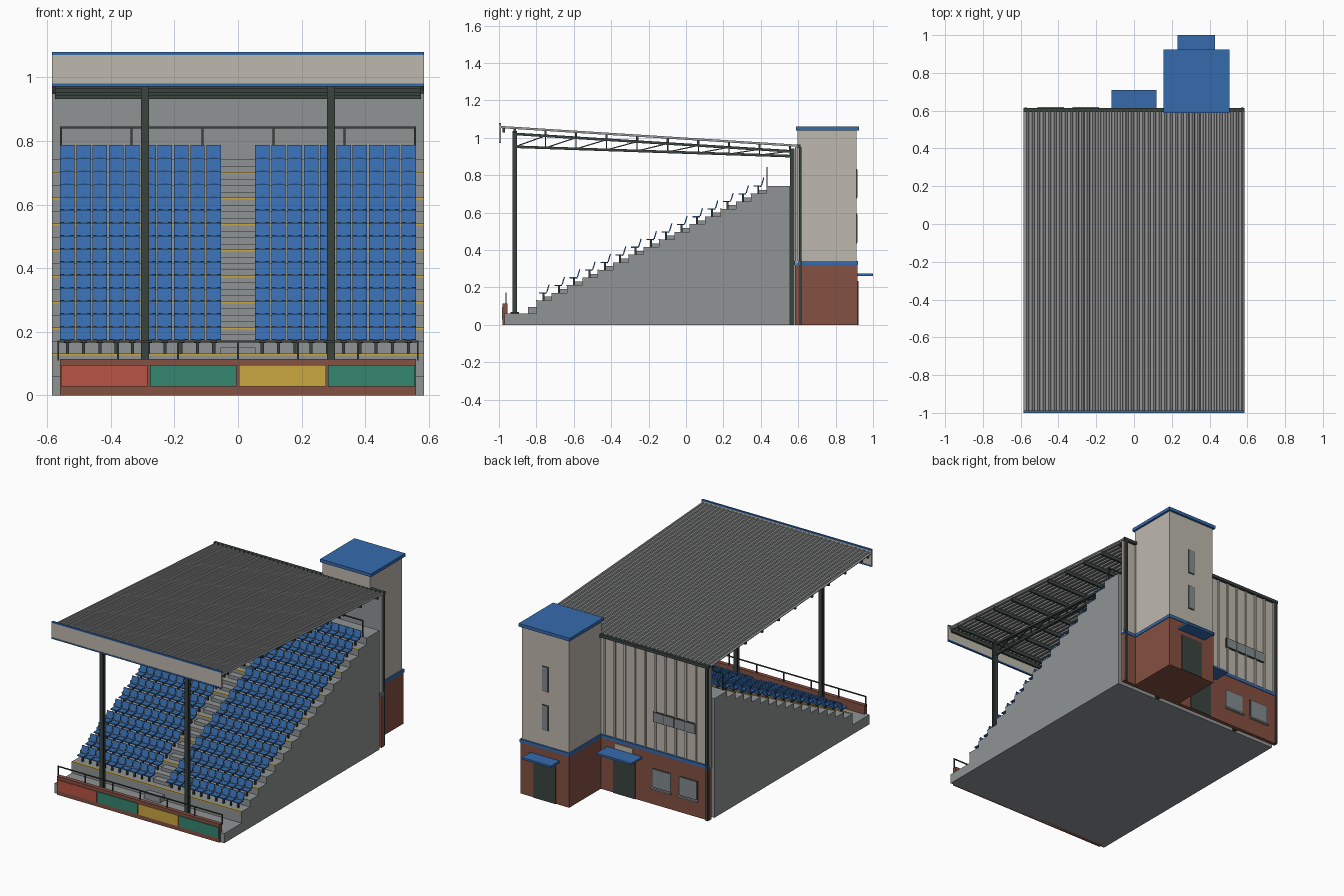
import bpy, bmesh, math
from mathutils import Vector, Matrix

if "Cube" in bpy.data.objects:
    bpy.data.objects.remove(bpy.data.objects["Cube"])


def mat(name, r, g, b):
    m = bpy.data.materials.new(name)
    lin = [((c / 255 + 0.055) / 1.055) ** 2.4 for c in (r, g, b)]
    m.diffuse_color = (*lin, 1)
    m.use_nodes = True
    m.node_tree.nodes["Principled BSDF"].inputs["Base Color"].default_value = m.diffuse_color
    return m


CONCRETE = mat("concrete grey", 144, 148, 149)
ROOF = mat("roof sheet grey", 146, 148, 147)
BLUE = mat("club blue", 54, 107, 174)
STEEL = mat("dark steel", 58, 67, 63)
BEIGE = mat("beige cladding", 190, 185, 174)
BRICK = mat("red brick", 133, 80, 66)
YELLOW = mat("ochre yellow", 202, 167, 64)
RED = mat("panel red", 184, 84, 68)
GREEN = mat("panel green", 51, 134, 111)
GLASS = mat("window grey", 132, 139, 142)


class Part:
    """Collects boxes and beams into one single-colour object."""

    def __init__(self, name, material):
        self.name, self.material, self.bm = name, material, bmesh.new()

    def box(self, x0, x1, y0, y1, z0, z1):
        m = Matrix.Translation(((x0 + x1) / 2, (y0 + y1) / 2, (z0 + z1) / 2))
        m = m @ Matrix.Diagonal((x1 - x0, y1 - y0, z1 - z0, 1))
        bmesh.ops.create_cube(self.bm, size=1, matrix=m)
        return self

    def beam(self, a, b, w, h):
        """Bar from a to b; w is its width across, h its height."""
        a, b = Vector(a), Vector(b)
        d = b - a
        u = d.normalized()
        side = Vector((1, 0, 0)) if abs(u.x) < 0.9 else Vector((0, 1, 0))
        up = u.cross(side).normalized()
        rot = Matrix((side, u, up)).transposed().to_4x4()
        m = Matrix.Translation((a + b) / 2) @ rot @ Matrix.Diagonal((w, d.length, h, 1))
        bmesh.ops.create_cube(self.bm, size=1, matrix=m)
        return self

    def extrude(self, points, direction):
        """Closed polygon swept along a direction."""
        f = self.bm.faces.new([self.bm.verts.new(p) for p in points])
        new = bmesh.ops.extrude_face_region(self.bm, geom=[f])["geom"]
        verts = [v for v in new if isinstance(v, bmesh.types.BMVert)]
        bmesh.ops.translate(self.bm, verts=verts, vec=direction)
        return self

    def done(self):
        bmesh.ops.recalc_face_normals(self.bm, faces=self.bm.faces)
        me = bpy.data.meshes.new(self.name)
        self.bm.to_mesh(me)
        self.bm.free()
        me.materials.append(self.material)
        ob = bpy.data.objects.new(self.name, me)
        bpy.context.collection.objects.link(ob)
        return ob


def box(name, material, *dims):
    return Part(name, material).box(*dims).done()


HW = 0.585                                   # half width of the stand
ROWS, GOING, RISE = 15, 0.082, 0.0408
row_y = lambda i: -0.80 + GOING * i
row_z = lambda i: 0.13 + RISE * i
roof_z = lambda y: 1.062 - 0.063 * (y + 1)

# Stepped terrace
outline = [(-0.97, 0), (-0.97, 0.06)]
z = 0.06
for i in range(ROWS + 1):
    outline += [(row_y(i), z), (row_y(i), row_z(i))]
    z = row_z(i)
outline += [(0.556, z), (0.556, 0)]
Part("terrace", CONCRETE).extrude([(-HW, y, z) for y, z in outline], (2 * HW, 0, 0)).done()

# Aisle half steps and painted nosings
steps = Part("aisle_steps", CONCRETE).box(-0.055, 0.055, -0.845, -0.80, 0.06, 0.095)
for i in range(ROWS):
    steps.box(-0.055, 0.055, row_y(i + 1) - 0.041, row_y(i + 1), row_z(i), row_z(i) + RISE / 2)
steps.done()
nosing = Part("step_nosings", YELLOW)
for i in range(0, ROWS, 2):
    nosing.box(-HW, HW, row_y(i) - 0.002, row_y(i) + 0.008, row_z(i) - 0.004, row_z(i) + 0.002)
nosing.done()

# Seats
seats, legs = Part("seats", BLUE), Part("seat_legs", STEEL)
for i in range(ROWS):
    y, z = row_y(i), row_z(i)
    for s in (-1, 1):
        for k in range(10):
            x = s * (0.0765 + 0.0511 * k)
            seats.box(x - 0.0225, x + 0.0225, y + 0.014, y + 0.055, z + 0.037, z + 0.043)
            seats.beam((x, y + 0.056, z + 0.045), (x, y + 0.068, z + 0.085), 0.045, 0.006)
            legs.box(x - 0.005, x + 0.005, y + 0.033, y + 0.043, z, z + 0.037)
            legs.beam((x, y + 0.05, z + 0.036), (x, y + 0.06, z + 0.055), 0.02, 0.004)
seats.done()
legs.done()

# Front wall with coloured panels
box("front_wall", BRICK, -0.56, 0.56, -0.98, -0.955, 0, 0.115)
for k, m in enumerate((RED, GREEN, YELLOW, GREEN)):
    x = -0.56 + 0.28 * k
    box("front_panel_%d" % (k + 1), m, x + 0.003, x + 0.276, -0.985, -0.98, 0.028, 0.095)


def railing(name, y, z0, z1, w, posts):
    p = Part(name, STEEL)
    p.box(-w, w, y - 0.003, y + 0.003, z1 - 0.006, z1)
    for k in range(posts):
        x = -w + 2 * w * k / (posts - 1)
        p.box(x - 0.003, x + 0.003, y - 0.003, y + 0.003, z0, z1)
    p.done()


railing("front_rail", -0.963, 0.11, 0.172, 0.565, 7)
railing("top_rail", 0.433, 0.74, 0.845, 0.557, 6)

# Columns (H sections) and roof trusses
cols, truss = Part("columns", STEEL), Part("roof_trusses", STEEL)
nodes = [-0.915 + 0.1635 * k for k in range(10)]
low_z = lambda y: 0.952 - 0.034 * (y + 0.915)
for x in (-0.292, 0.292):
    for y, z0 in ((-0.915, 0.06), (0.568, 0)):
        z1 = roof_z(y) - 0.02
        for s in (-1, 1):
            cols.box(x - 0.0125, x + 0.0125, y + s * 0.01 - 0.002, y + s * 0.01 + 0.002, z0, z1)
        cols.box(x - 0.005, x + 0.005, y - 0.01, y + 0.01, z0, z1)
    cols.box(x - 0.022, x + 0.022, -0.937, -0.893, 0.06, 0.068)
    top = [Vector((x, y, roof_z(y) - 0.036)) for y in nodes]
    low = [Vector((x, y, low_z(y))) for y in nodes]
    truss.beam(top[0], top[-1], 0.016, 0.014).beam(low[0], low[-1], 0.016, 0.014)
    for k in range(9):
        truss.beam(low[k], top[k + 1], 0.007, 0.006)
        truss.beam(low[k + 1], top[k + 1], 0.007, 0.006)
cols.done()
truss.done()
purlins = Part("purlins", STEEL)
for y in [-0.975] + nodes:
    purlins.box(-0.575, 0.575, y - 0.006, y + 0.006, roof_z(y) - 0.032, roof_z(y) - 0.008)
purlins.done()

# Ribbed roof sheet
n, y0, y1 = 40, -0.992, 0.6
pitch = 2 * HW / n
upper = []
for k in range(n):
    x = -HW + pitch * k
    upper += [(x, -0.006), (x + pitch * 0.5, -0.006), (x + pitch * 0.6, 0.002), (x + pitch * 0.9, 0.002)]
upper.append((HW, -0.006))
section = upper + [(x, z - 0.004) for x, z in reversed(upper)]
Part("roof_sheet", ROOF).extrude([(x, y0, roof_z(y0) + z) for x, z in section],
                                 (0, y1 - y0, roof_z(y1) - roof_z(y0))).done()

# Front fascia with blue trims, rear gutter and downpipes
box("fascia", BEIGE, -HW, HW, -0.998, -0.99, 0.975, 1.072)
Part("fascia_trim", BLUE).box(-HW, HW, -1.0, -0.988, 1.071, 1.079) \
    .box(-HW, HW, -1.0, -0.988, 0.972, 0.98).done()
gutter = Part("gutter_and_downpipes", STEEL).box(-HW, HW, 0.594, 0.613, 0.945, 0.964)
for s in (-1, 1):
    gutter.box(s * 0.573 - 0.006, s * 0.573 + 0.006, 0.603, 0.617, 0, 0.95)
gutter.done()

# Rear wall: liner, ribbed cladding, brick base and blue band
box("wall_liner", CONCRETE, -HW, HW, 0.582, 0.59, 0.32, 0.95)
clad = Part("wall_cladding", BEIGE).box(-HW, HW, 0.59, 0.598, 0.33, 0.95)
for k in range(17):
    x = -0.56 + 0.07 * k
    clad.box(x - 0.006, x + 0.006, 0.598, 0.605, 0.34, 0.945)
clad.done()
box("wall_base", BRICK, -0.582, 0.582, 0.582, 0.605, 0, 0.32)
box("wall_band", BLUE, -HW, HW, 0.58, 0.609, 0.32, 0.34)

# Stair tower
box("tower_base", BRICK, 0.163, 0.497, 0.60, 0.916, 0, 0.32)
box("tower_band", BLUE, 0.159, 0.501, 0.60, 0.92, 0.32, 0.34)
box("tower_body", BEIGE, 0.167, 0.493, 0.595, 0.911, 0.34, 1.04)
box("tower_roof", BLUE, 0.155, 0.505, 0.587, 0.924, 1.04, 1.06)

# Doors with canopies
for name, x, y, depth, hw in (("wall", 0, 0.605, 0.105, 0.12), ("tower", 0.33, 0.916, 0.084, 0.10)):
    box(name + "_door", STEEL, x - 0.077, x + 0.077, y, y + 0.005, 0, 0.235)
    box(name + "_canopy", BLUE, x - hw, x + hw, y, y + depth, 0.262, 0.274)
box("wall_sign", BEIGE, -0.06, 0.06, 0.605, 0.611, 0.278, 0.31)

# Windows, sills and frames
glass = Part("window_panes", GLASS)
frame = Part("window_frames", STEEL)
sill = Part("window_sills", CONCRETE)
for x0, x1 in ((-0.50, -0.38), (-0.315, -0.195)):
    frame.box(x0 - 0.005, x1 + 0.005, 0.604, 0.607, 0.105, 0.225)
    glass.box(x0, x1, 0.605, 0.609, 0.11, 0.22)
    sill.box(x0 - 0.01, x1 + 0.01, 0.604, 0.62, 0.097, 0.106)
for k in range(4):
    x = -0.485 + 0.071 * k
    glass.box(x + 0.002, x + 0.069, 0.598, 0.608, 0.517, 0.573)
frame.box(-0.488, -0.198, 0.598, 0.606, 0.513, 0.577)
for z0 in (0.44, 0.68):
    frame.box(0.306, 0.354, 0.910, 0.913, z0 - 0.004, z0 + 0.154)
    glass.box(0.311, 0.349, 0.911, 0.916, z0, z0 + 0.15)
for part in (glass, frame, sill):
    part.done()
